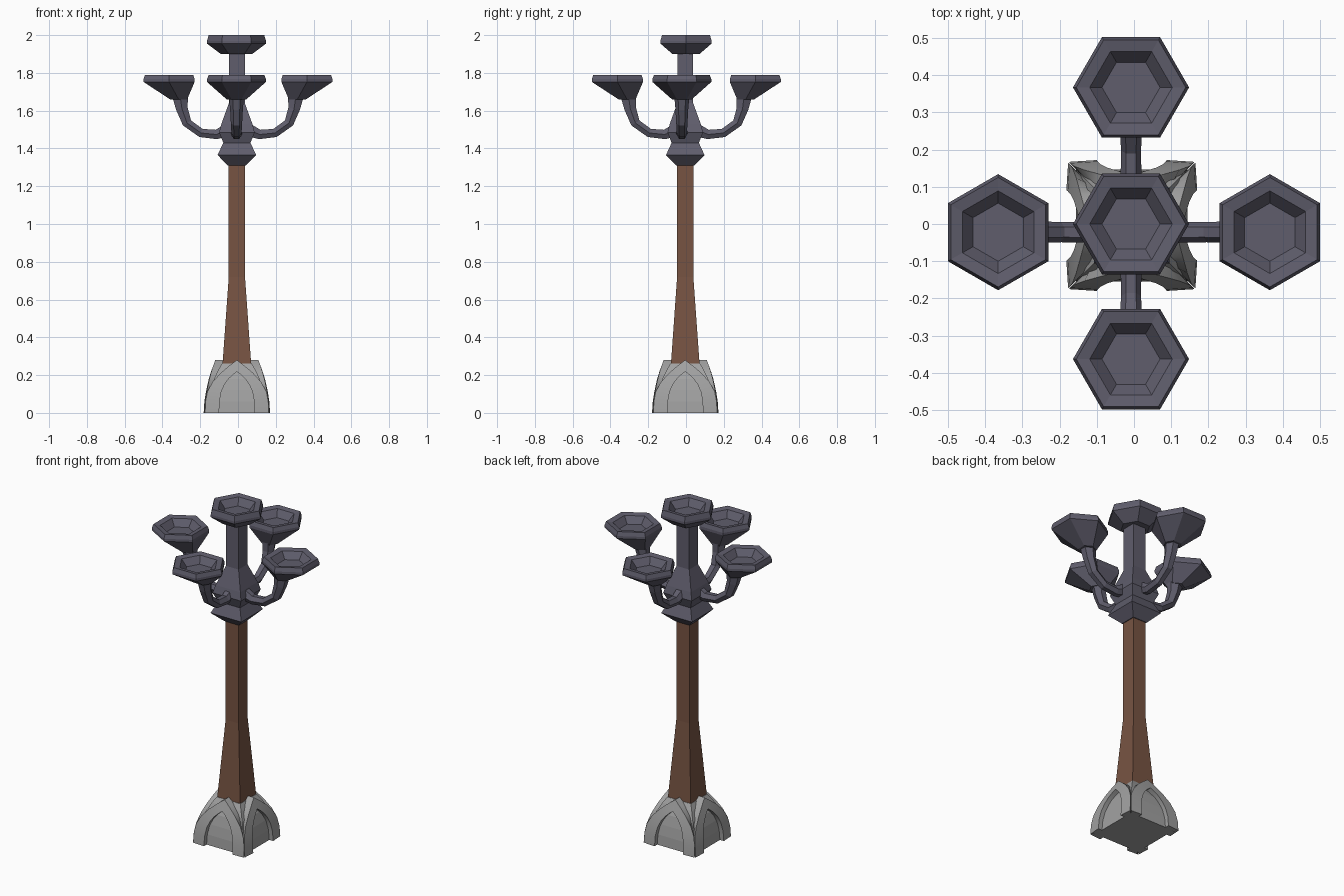
import bpy, bmesh, math
from mathutils import Vector, Matrix

if "Cube" in bpy.data.objects:
    bpy.data.objects.remove(bpy.data.objects["Cube"])


def material(name, rgb):
    m = bpy.data.materials.new(name)
    m.diffuse_color = (*rgb, 1)
    m.use_nodes = True
    m.node_tree.nodes["Principled BSDF"].inputs["Base Color"].default_value = m.diffuse_color
    return m


STONE = material("grey stone", (0.36, 0.36, 0.36))
WOOD = material("brown wood", (0.185, 0.088, 0.055))
METAL = material("dark metal", (0.115, 0.11, 0.15))
CX, CY = -0.006, -0.004   # axis of the pole


def loft(name, rings, mat, matrix=Matrix()):
    """Skin a list of equal-length point rings and cap both ends."""
    bm = bmesh.new()
    vs = [[bm.verts.new(matrix @ Vector(p)) for p in r] for r in rings]
    n = len(vs[0])
    for a, b in zip(vs, vs[1:]):
        for i in range(n):
            j = (i + 1) % n
            bm.faces.new((a[i], a[j], b[j], b[i]))
    bm.faces.new(vs[0][::-1])
    bm.faces.new(vs[-1])
    bmesh.ops.recalc_face_normals(bm, faces=bm.faces)
    me = bpy.data.meshes.new(name)
    bm.to_mesh(me)
    bm.free()
    me.materials.append(mat)
    ob = bpy.data.objects.new(name, me)
    bpy.context.collection.objects.link(ob)
    return ob


def square(h, z):
    return [(CX + h * a, CY + h * b, z) for a, b in ((-1, -1), (1, -1), (1, 1), (-1, 1))]


def hexagon(r, z, dx=0.0):
    """Hexagon with its points on +-y, shifted along x."""
    return [(dx + r * math.sin(k * math.pi / 3), r * math.cos(k * math.pi / 3), z) for k in range(6)]


def interp(pts, x):
    for (a, p), (b, q) in zip(pts, pts[1:]):
        if x <= b:
            return p + (q - p) * (x - a) / (b - a)
    return pts[-1][1]


# Stone base: tapering core with a pointed arch band on each side
WALL = [(0, 0.178), (0.06, 0.174), (0.12, 0.164), (0.18, 0.149), (0.23, 0.133), (0.28, 0.114)]
loft("base_core", [square(w - (0.028 if z < 0.2 else 0.036), min(z, 0.262)) for z, w in WALL], STONE)

OUTER = [(0.168, 0), (0.166, 0.06), (0.155, 0.115), (0.128, 0.165), (0.085, 0.212), (0.04, 0.25), (0, 0.28)]
INNER = [(0.094, 0), (0.092, 0.06), (0.083, 0.11), (0.066, 0.15), (0.044, 0.18), (0.02, 0.203), (0, 0.218)]


def band_ring(o, i, s):
    def pt(t, z, d):
        w = interp(WALL, z) * (1 - 0.04 * (t / 0.17) ** 2) - d
        return (s * min(t, w) if d else s * t, -w, z)
    return [pt(*o, 0), pt(*i, 0), pt(*i, 0.045), pt(*o, 0.045)]


left = [band_ring(o, i, -1) for o, i in zip(OUTER, INNER)]
right = [band_ring(o, i, 1) for o, i in zip(OUTER, INNER)]
for k, side in enumerate(("front", "right", "back", "left")):
    rot = Matrix.Translation((CX, CY, 0)) @ Matrix.Rotation(k * math.pi / 2, 4, 'Z')
    ob = loft("base_arch_" + side, left + right[-2::-1], STONE, rot)
    bpy.ops.object.select_all(action='DESELECT')
    ob.select_set(True)
    bpy.context.view_layer.objects.active = ob
    bpy.ops.object.shade_smooth_by_angle(angle=math.radians(30))

# Wooden pole
loft("pole", [square(h, z) for h, z in ((0.079, 0.2), (0.075, 0.27), (0.043, 0.72), (0.043, 1.32))], WOOD)

# Metal collar, hub and upper column
loft("hub", [square(h, z) for h, z in ((0.048, 1.31), (0.102, 1.365), (0.072, 1.43), (0.094, 1.485),
                                       (0.082, 1.53), (0.042, 1.64), (0.042, 1.92))], METAL)


def cup(name, base_r, z0, zmid, ztop, shift, matrix):
    """Shallow six-sided dish; its foot may sit off centre."""
    loft(name, [hexagon(base_r, z0, shift), hexagon(0.156, zmid), hexagon(0.156, zmid + 0.015),
                hexagon(0.147, ztop), hexagon(0.111, ztop - 0.006), hexagon(0.078, ztop - 0.045)],
         METAL, matrix)


# Top cup
cup("top_cup", 0.083, 1.9, 1.955, 2.0, 0,
    Matrix.Translation((-0.008, 0, 0)) @ Matrix.Rotation(math.pi / 2, 4, 'Z'))

# Four curved arms with cups: (radial, height, direction angle, thickness, width)
PATH = [(0.05, 1.50, -20, 0.07, 0.07), (0.115, 1.474, -8, 0.05, 0.056), (0.196, 1.482, 22, 0.046, 0.054),
        (0.27, 1.535, 58, 0.05, 0.06), (0.297, 1.61, 78, 0.062, 0.068), (0.306, 1.675, 84, 0.082, 0.08)]


def arm_ring(r, z, ang, th, wd):
    a = math.radians(ang)
    nx, nz = -math.sin(a), math.cos(a)
    return [(r + nx * u * th / 2, v * wd / 2, z + nz * u * th / 2)
            for u, v in ((1, -0.5), (1, 0.5), (0, 1), (-1, 0.5), (-1, -0.5), (0, -1))]


for k, side in enumerate(("right", "back", "left", "front")):
    off = (0, -0.022, 0) if k % 2 == 0 else (-0.008, 0.002, 0)
    m = Matrix.Translation(off) @ Matrix.Rotation(k * math.pi / 2, 4, 'Z')
    loft("arm_" + side, [arm_ring(*p) for p in PATH], METAL, m)
    cup("cup_" + side, 0.05, 1.658, 1.752, 1.79, -0.052, m @ Matrix.Translation((0.365, 0, 0)))
